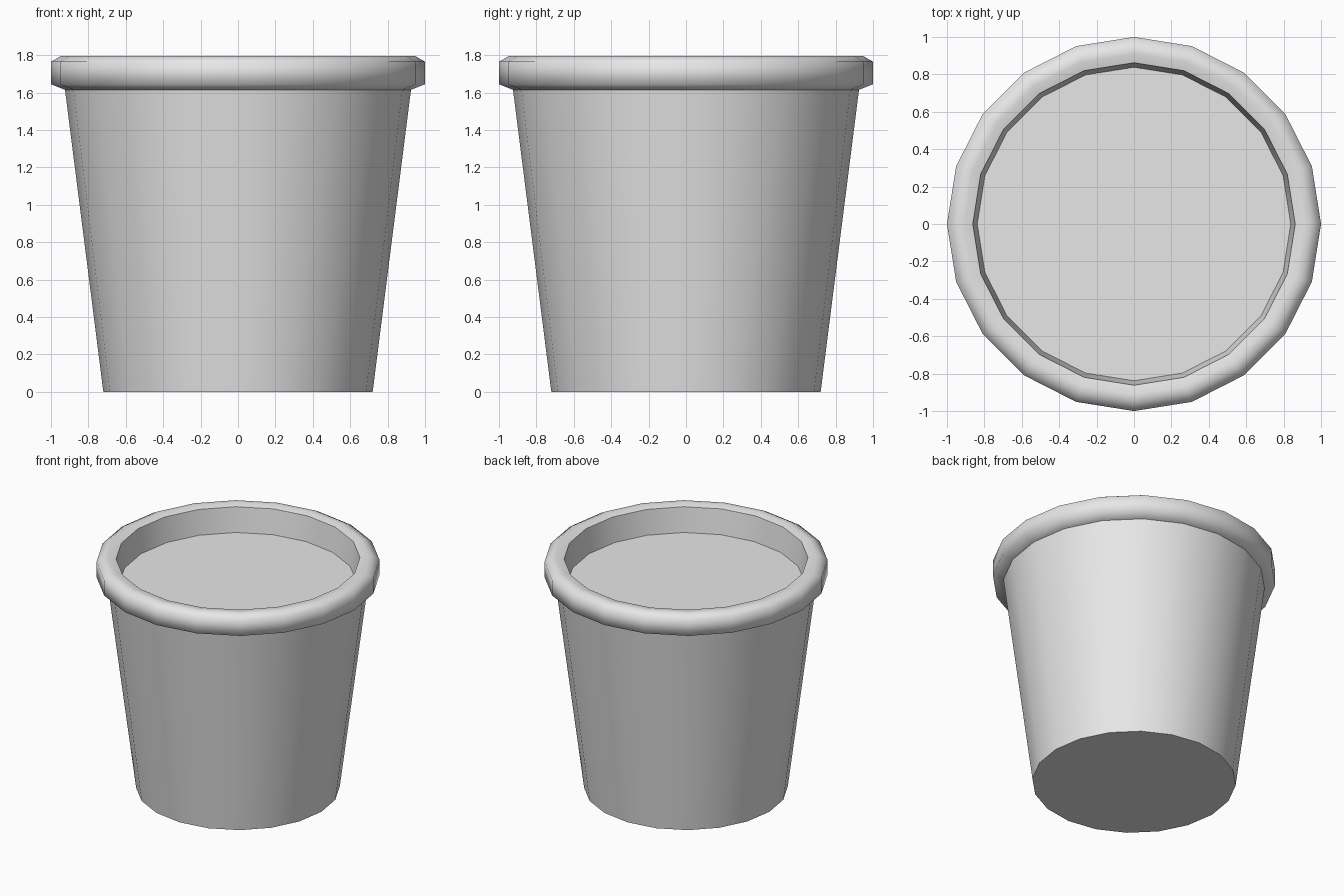
import bpy
import bmesh
from math import cos, sin, tau

SIDES = 20

cube = bpy.data.objects.get("Cube")
if cube:
    bpy.data.objects.remove(cube)

grey = bpy.data.materials.new("light_grey")
grey.use_nodes = True
grey.diffuse_color = (0.8, 0.8, 0.8, 1)
grey.node_tree.nodes["Principled BSDF"].inputs["Base Color"].default_value = (0.8, 0.8, 0.8, 1)


def lathe(name, profile, cap_start=False, cap_end=False, sharp_rings=()):
    """Revolve (radius, height) points, listed from the outside bottom upwards."""
    bm = bmesh.new()
    rings = [[bm.verts.new((r * cos(tau * i / SIDES), r * sin(tau * i / SIDES), z))
              for i in range(SIDES)] for r, z in profile]
    for low, high in zip(rings, rings[1:]):
        for i in range(SIDES):
            j = (i + 1) % SIDES
            bm.faces.new((low[i], low[j], high[j], high[i])).smooth = True
    if cap_start:
        bm.faces.new(rings[0][::-1])
    if cap_end:
        bm.faces.new(rings[-1])
    # Crisp creases on the chosen rings
    for k in sharp_rings:
        for i in range(SIDES):
            bm.edges.get((rings[k][i], rings[k][(i + 1) % SIDES])).smooth = False
    mesh = bpy.data.meshes.new(name)
    bm.to_mesh(mesh)
    bm.free()
    mesh.materials.append(grey)
    obj = bpy.data.objects.new(name, mesh)
    bpy.context.collection.objects.link(obj)
    return obj


# Tapered body with a closed base
lathe("pot_body", [(0.72, 0), (0.925, 1.615)], cap_start=True, sharp_rings=(0,))

# Rounded lip around the opening
lathe("pot_rim", [(0.925, 1.615), (1, 1.645), (1, 1.765), (0.945, 1.797),
                  (0.91, 1.797), (0.862, 1.785)])

# Inner wall down to the flat fill surface
lathe("pot_inside", [(0.862, 1.785), (0.838, 1.595)], cap_end=True, sharp_rings=(1,))
